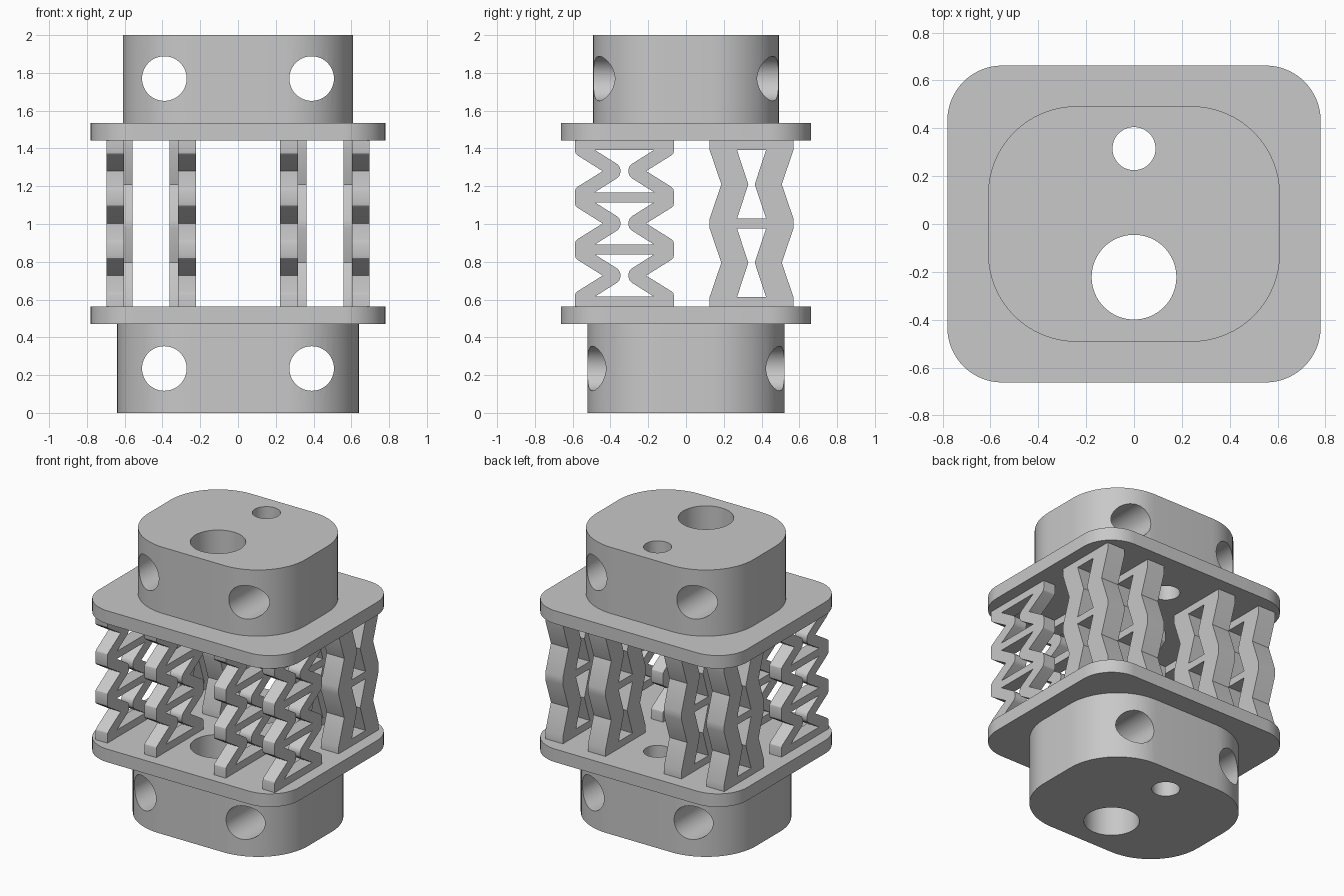
import bpy, bmesh, math
from mathutils import Matrix

cube = bpy.data.objects.get("Cube")
if cube:
    bpy.data.objects.remove(cube, do_unlink=True)

grey = bpy.data.materials.new("plain_grey")
grey.use_nodes = True
GREY = (0.58, 0.58, 0.58, 1)
grey.diffuse_color = GREY
grey.node_tree.nodes["Principled BSDF"].inputs["Base Color"].default_value = GREY


def link(name, mesh):
    obj = bpy.data.objects.new(name, mesh)
    bpy.context.collection.objects.link(obj)
    return obj


def extruded(name, outlines, thickness, matrix):
    """Extrude flat outlines (the first is the rim, the rest are holes)."""
    curve = bpy.data.curves.new(name, "CURVE")
    curve.dimensions = "2D"
    curve.fill_mode = "BOTH"
    curve.extrude = thickness / 2
    for points in outlines:
        spline = curve.splines.new("POLY")
        spline.points.add(len(points) - 1)
        for p, (x, y) in zip(spline.points, points):
            p.co = (x, y, 0, 1)
        spline.use_cyclic_u = True
    source = link(name + "_outline", curve)
    deps = bpy.context.evaluated_depsgraph_get()
    mesh = bpy.data.meshes.new_from_object(source.evaluated_get(deps))
    bpy.data.objects.remove(source, do_unlink=True)
    bm = bmesh.new()
    bm.from_mesh(mesh)
    bmesh.ops.remove_doubles(bm, verts=bm.verts, dist=1e-5)
    bmesh.ops.recalc_face_normals(bm, faces=bm.faces)
    bm.transform(matrix)
    bm.to_mesh(mesh)
    bm.free()
    mesh.materials.clear()
    mesh.materials.append(grey)
    return link(name, mesh)


def arc(cx, cy, r, start, end, steps):
    angles = [math.radians(start + (end - start) * i / steps) for i in range(steps + 1)]
    return [(cx + r * math.cos(a), cy + r * math.sin(a)) for a in angles]


def rounded_rect(hx, hy, r):
    points = []
    for i, (sx, sy) in enumerate([(1, 1), (-1, 1), (-1, -1), (1, -1)]):
        points += arc(sx * (hx - r), sy * (hy - r), r, 90 * i, 90 * i + 90, 16)
    return points


def smooth(obj):
    bpy.ops.object.select_all(action="DESELECT")
    obj.select_set(True)
    bpy.context.view_layer.objects.active = obj
    bpy.ops.object.shade_smooth_by_angle(angle=math.radians(25))


# Two vertical bores run through every block and plate
bores = [arc(0, -0.222, 0.177, 0, 360, 64)[:-1], arc(0, 0.315, 0.09, 0, 360, 48)[:-1]]


def slab(name, hx, hy, r, z0, z1):
    return extruded(name, [rounded_rect(hx, hy, r)] + bores, z1 - z0,
                    Matrix.Translation((0, 0, (z0 + z1) / 2)))


def drill(block, z):
    """Cut the two cross holes that run front to back."""
    bm = bmesh.new()
    for x in (-0.39, 0.39):
        place = Matrix.Translation((x, 0, z)) @ Matrix.Rotation(math.pi / 2, 4, "X")
        bmesh.ops.create_cone(bm, cap_ends=True, segments=64, radius1=0.118,
                              radius2=0.118, depth=2, matrix=place)
    mesh = bpy.data.meshes.new("drill")
    bm.to_mesh(mesh)
    bm.free()
    mesh.materials.append(grey)
    cutter = link("drill", mesh)
    cutter.hide_render = True
    mod = block.modifiers.new("cross_holes", "BOOLEAN")
    mod.operation = "DIFFERENCE"
    mod.solver = "EXACT"
    mod.object = cutter
    bpy.context.view_layer.objects.active = block
    bpy.ops.object.modifier_apply(modifier=mod.name)
    bpy.data.objects.remove(cutter, do_unlink=True)


# Blocks and plates
lower_block = slab("lower_block", 0.64, 0.522, 0.39, 0, 0.471)
upper_block = slab("upper_block", 0.61, 0.492, 0.37, 1.535, 2)
drill(lower_block, 0.235)
drill(upper_block, 1.77)
smooth(lower_block)
smooth(upper_block)
smooth(slab("lower_plate", 0.78, 0.662, 0.23, 0.471, 0.563))
smooth(slab("upper_plate", 0.78, 0.662, 0.23, 1.443, 1.535))


def full_side(half, centres):
    """Mirror each quarter profile about its waist and stack it, top to bottom."""
    side = []
    for z in centres:
        side += [(w, z + d) for w, d in half]
        side += [(w, z - d) for w, d in reversed(half) if d > 0]
    return side


def closed(side, y):
    return [(y + w, z) for w, z in side] + [(y - w, z) for w, z in reversed(side)]


def spring(name, x, width, y, centres, outer, inner):
    w = outer[0][0]
    rim = [(w, 1.443)] + full_side(outer, centres) + [(w, 0.563)]
    outlines = [closed(rim, y)] + [closed(full_side(inner, [c]), y) for c in centres]
    # Outline x, y, depth become y, z, x
    turn = Matrix(((0, 0, 1, x), (1, 0, 0, 0), (0, 1, 0, 0), (0, 0, 0, 1)))
    smooth(extruded(name, outlines, width, turn))


# Slim three-stage springs at the front, broad two-stage springs at the back
front_outer = [(0.262, 0.108), (0.259, 0.094), (0.248, 0.083), (0.115, 0)]
front_inner = [(0.157, 0.112), (0.038, 0.037), (0.027, 0.025), (0.022, 0.01), (0.022, 0)]
back_outer = [(0.222, 0.182), (0.16, 0)]
back_inner = [(0.077, 0.182), (0.017, 0)]
for side, s in (("left", 1), ("right", -1)):
    for place, front_x, back_x in (("outer", 0.65, 0.627), ("inner", 0.27, 0.295)):
        spring(f"front_{side}_{place}_spring", s * front_x, 0.093, -0.326,
               (1.28, 1.003, 0.727), front_outer, front_inner)
        spring(f"back_{side}_{place}_spring", s * back_x, 0.137, 0.347,
               (1.21, 0.795), back_outer, back_inner)
